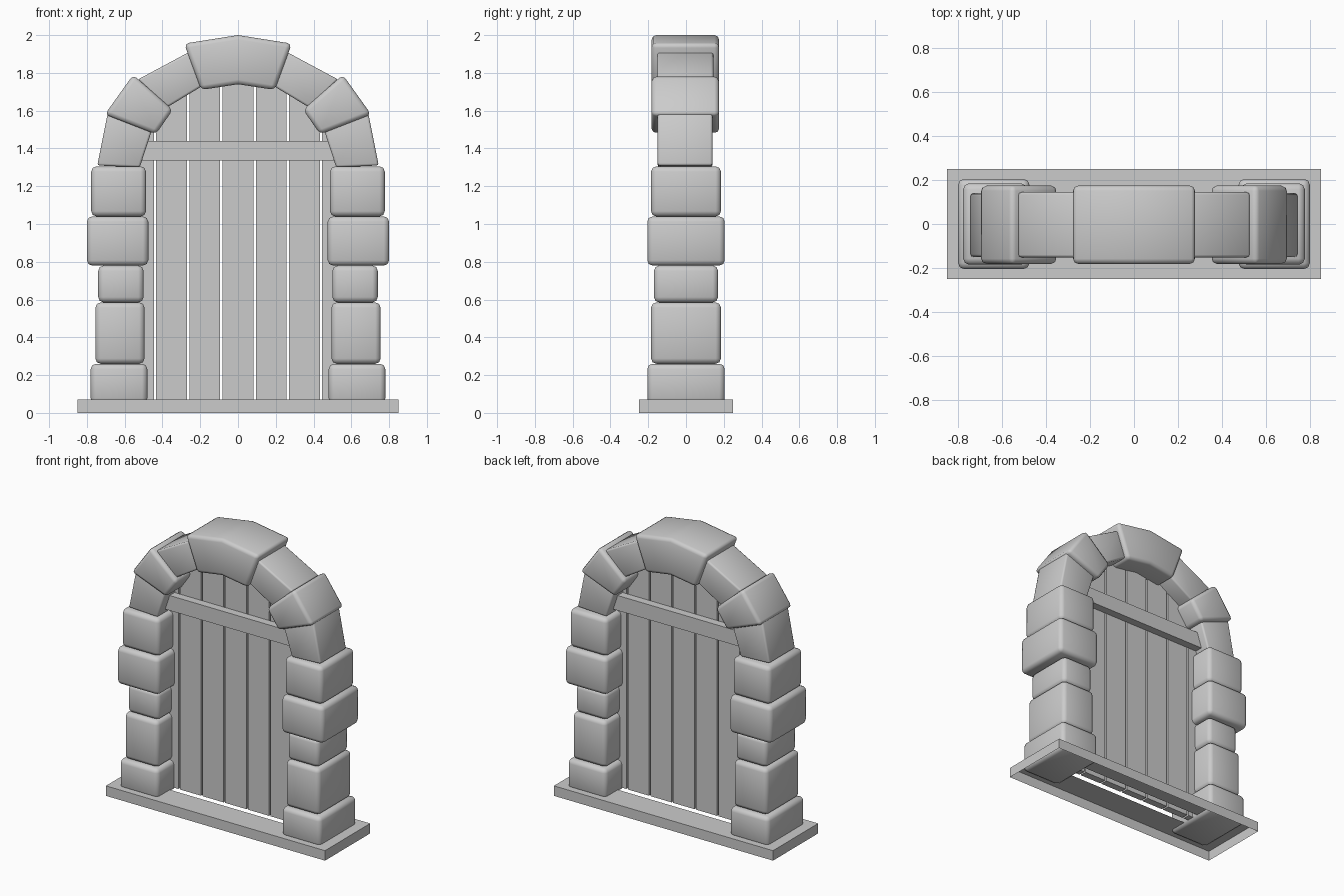
import bpy
import bmesh

cube = bpy.data.objects.get("Cube")
if cube:
    bpy.data.objects.remove(cube, do_unlink=True)

# One plain grey for stone and timber
grey = bpy.data.materials.new("plain grey")
grey.use_nodes = True
grey.diffuse_color = (0.6, 0.6, 0.6, 1)
bsdf = next(n for n in grey.node_tree.nodes if n.type == 'BSDF_PRINCIPLED')
bsdf.inputs["Base Color"].default_value = grey.diffuse_color
bsdf.inputs["Roughness"].default_value = 0.8


def finish(name, bm, smooth=False):
    bmesh.ops.recalc_face_normals(bm, faces=bm.faces)
    for face in bm.faces:
        face.smooth = smooth
    mesh = bpy.data.meshes.new(name)
    bm.to_mesh(mesh)
    bm.free()
    mesh.materials.append(grey)
    obj = bpy.data.objects.new(name, mesh)
    bpy.context.scene.collection.objects.link(obj)
    return obj


def prism(name, outline, y0, y1, bevel=0.0):
    """Extrude an x-z outline along y, optionally rounding its edges."""
    bm = bmesh.new()
    face = bm.faces.new([bm.verts.new((x, y0, z)) for x, z in outline])
    out = bmesh.ops.extrude_face_region(bm, geom=[face])
    moved = [v for v in out["geom"] if isinstance(v, bmesh.types.BMVert)]
    bmesh.ops.translate(bm, verts=moved, vec=(0, y1 - y0, 0))
    bmesh.ops.recalc_face_normals(bm, faces=bm.faces)
    if bevel:
        edges = [e for e in bm.edges if e.calc_face_angle() > 0.5]
        bmesh.ops.bevel(bm, geom=edges, offset=bevel, segments=2,
                        profile=0.5, affect='EDGES')
    return finish(name, bm, smooth=bevel > 0)


def box(name, x0, x1, y0, y1, z0, z1, bevel=0.0):
    return prism(name, [(x0, z0), (x1, z0), (x1, z1), (x0, z1)], y0, y1, bevel)


def mirrored(outline, side):
    return [(side * x, z) for x, z in outline]


# Threshold: open-bottomed slab with a slot below the door
bm = bmesh.new()
signs = [(-1, -1), (1, -1), (1, 1), (-1, 1)]


def ring(half_x, half_y, z):
    return [bm.verts.new((sx * half_x, sy * half_y, z)) for sx, sy in signs]


loops = [ring(0.85, 0.25, 0), ring(0.85, 0.25, 0.07), ring(0.6, 0.065, 0.07)]
for a, b in zip(loops, loops[1:]):
    for i in range(4):
        j = (i + 1) % 4
        bm.faces.new((a[i], a[j], b[j], b[i]))
finish("threshold", bm)

# Pillar stones: inner x, outer x, half depth, bottom, top
pillar = [
    (0.48, 0.78, 0.205, 0.05, 0.26),
    (0.495, 0.755, 0.185, 0.26, 0.585),
    (0.50, 0.74, 0.17, 0.585, 0.78),
    (0.475, 0.80, 0.205, 0.78, 1.04),
    (0.487, 0.777, 0.185, 1.04, 1.305),
]
# Arch stones: name, front half depth, back half depth, outline
arch = [
    ("arch_springer", 0.15, 0.14,
     [(0.52, 1.30), (0.745, 1.31), (0.685, 1.61), (0.445, 1.53)]),
    ("arch_shoulder", 0.182, 0.175,
     [(0.435, 1.475), (0.705, 1.58), (0.555, 1.79), (0.345, 1.605)]),
    ("arch_link", 0.152, 0.145,
     [(0.38, 1.615), (0.53, 1.765), (0.25, 1.915), (0.19, 1.73)]),
]
for side, label in ((1, "left"), (-1, "right")):
    for i, (x0, x1, d, z0, z1) in enumerate(pillar):
        outline = mirrored([(x0, z0), (x1, z0), (x1, z1), (x0, z1)], side)
        prism(f"{label}_pillar_stone_{i + 1}", outline, -d, d, 0.028)
    for name, front, back, outline in arch:
        prism(f"{label}_{name}", mirrored(outline, side), -front, back,
              0.012 if name != "arch_shoulder" else 0.024)

# Keystone
half = [(0.195, 1.71), (0.285, 1.955)]
prism("keystone", [(0, 1.74)] + half + [(0, 2.0)] + mirrored(half[::-1], -1),
      -0.182, 0.175, 0.024)

# Door planks, stepped so their tops hide inside the arch
pitch, gap = 0.176, 0.012
for i in range(-3, 4):
    top = (1.82, 1.82, 1.73, 1.6)[abs(i)]
    x = i * pitch
    w = (pitch - gap) / 2
    box(f"door_plank_{i + 4}", x - w, x + w, -0.025, 0.025, 0.07, top)

# Cross rails on both faces of the door
for side, label in ((-1, "front"), (1, "back")):
    y0, y1 = sorted((side * 0.025, side * 0.08))
    box(f"{label}_rail", -0.52, 0.52, y0, y1, 1.335, 1.44)
